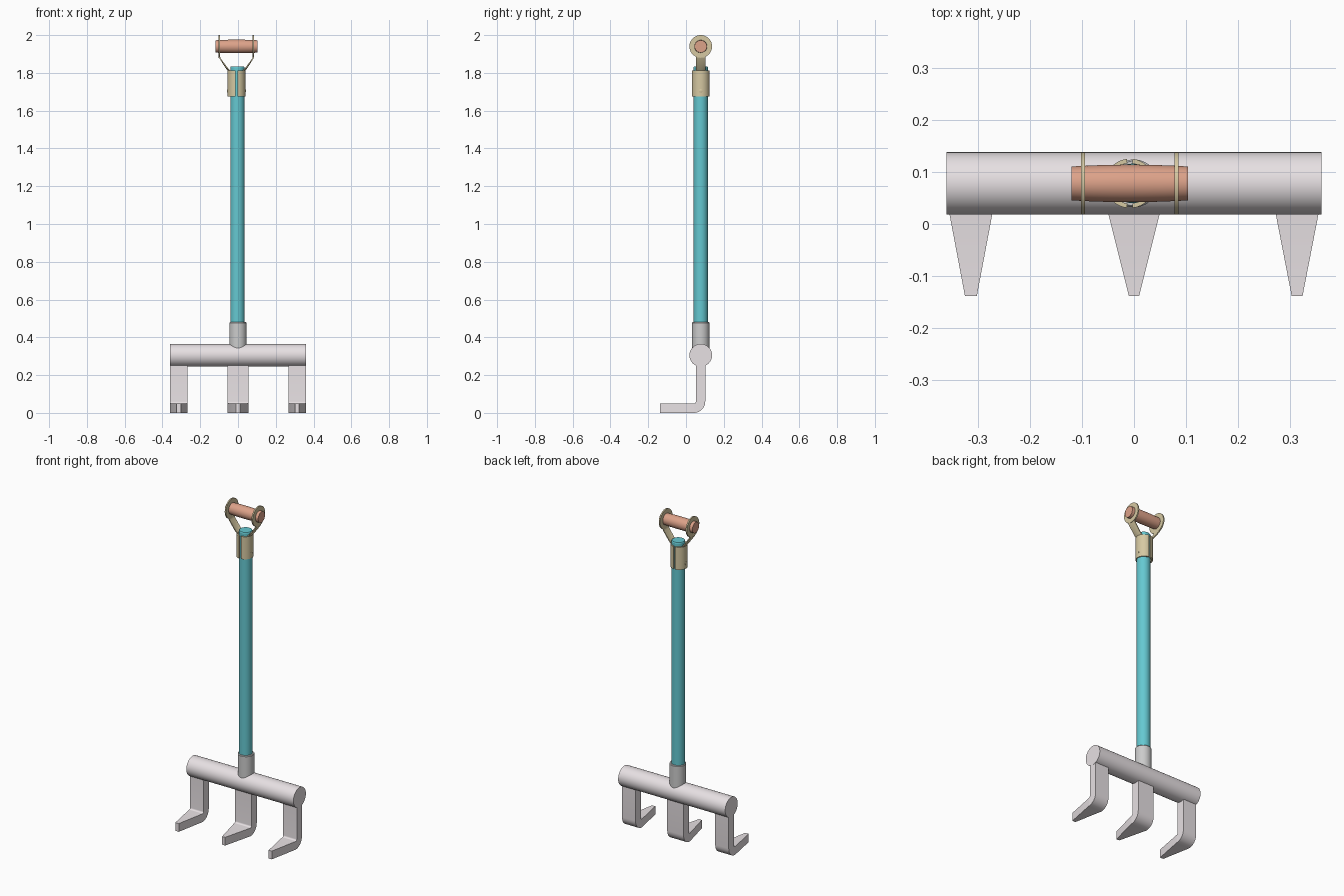
import bpy, bmesh
from math import sin, cos, pi, radians, sqrt

if "Cube" in bpy.data.objects:
    bpy.data.objects.remove(bpy.data.objects["Cube"])

Y = 0.078    # depth of the pole axis
HX = -0.008  # sideways centre of the grip assembly


def material(name, rgb):
    m = bpy.data.materials.new(name)
    m.diffuse_color = (*rgb, 1)
    m.use_nodes = True
    m.node_tree.nodes["Principled BSDF"].inputs["Base Color"].default_value = m.diffuse_color
    return m


STEEL = material("pale_steel", (0.80, 0.75, 0.77))
TEAL = material("teal_pole", (0.13, 0.58, 0.64))
BRASS = material("brass", (0.67, 0.58, 0.36))
WOOD = material("wood", (0.72, 0.36, 0.25))


def loft(name, sections, mat=None, closed=False):
    """Skin matching cross-sections; cap both ends unless closed."""
    bm = bmesh.new()
    rows = [[bm.verts.new(p) for p in s] for s in sections]
    n = len(rows[0])
    pairs = list(zip(rows, rows[1:]))
    if closed:
        pairs.append((rows[-1], rows[0]))
    else:
        bm.faces.new(rows[0])
        bm.faces.new(rows[-1])
    for a, b in pairs:
        for i in range(n):
            j = (i + 1) % n
            bm.faces.new((a[i], a[j], b[j], b[i]))
    bmesh.ops.recalc_face_normals(bm, faces=bm.faces)
    mesh = bpy.data.meshes.new(name)
    bm.to_mesh(mesh)
    bm.free()
    obj = bpy.data.objects.new(name, mesh)
    bpy.context.collection.objects.link(obj)
    if mat:
        mesh.materials.append(mat)
    bpy.ops.object.select_all(action='DESELECT')
    obj.select_set(True)
    bpy.context.view_layer.objects.active = obj
    bpy.ops.object.shade_smooth_by_angle(angle=radians(30))
    return obj


def turned(name, profile, axis, cx=0.0, cz=0.0, mat=None, seg=48):
    """Round part from (position, radius) pairs along x or z."""
    secs = []
    for t, r in profile:
        ring = [(r * cos(2 * pi * k / seg), r * sin(2 * pi * k / seg)) for k in range(seg)]
        if axis == 'z':
            secs.append([(cx + u, Y + v, t) for u, v in ring])
        else:
            secs.append([(t, Y + u, cz + v) for u, v in ring])
    return loft(name, secs, mat)


# Crossbar, socket and pole
turned("crossbar", [(-0.36, 0.06), (0.36, 0.06)], 'x', cz=0.305, mat=STEEL)
turned("pole_socket", [(0.31, 0.046), (0.476, 0.046), (0.48, 0.043)], 'z')
turned("pole", [(0.45, 0.038), (1.829, 0.038), (1.834, 0.035)], 'z', cx=-0.003, mat=TEAL)


# Tines: straight shank, rounded bend, tapering blade
def tine(name, x, half, tip):
    path = [((0.052, 0.275), (0.102, 0.275), half)]
    for k in range(9):
        a = -pi / 2 * k / 8
        path.append(((0.042 + 0.01 * cos(a), 0.06 + 0.01 * sin(a)),
                     (0.042 + 0.06 * cos(a), 0.06 + 0.06 * sin(a)), half))
    path.append(((-0.138, 0.05), (-0.138, 0.0), tip))
    loft(name, [[(x - w, *i), (x + w, *i), (x + w, *o), (x - w, *o)] for i, o, w in path], STEEL)


tine("left_tine", -0.3135, 0.0455, 0.0115)
tine("middle_tine", 0, 0.055, 0.01)
tine("right_tine", 0.3135, 0.0455, 0.0105)

# Grip: slightly barrelled
turned("grip", [(HX + 0.112 * t / 8, 0.0325 + 0.0035 * (1 - (t / 8) ** 2))
                for t in range(-8, 9)], 'x', cz=1.94, mat=WOOD)

# Grip bracket: clamp shell, bent strap, ring and rivet on each side
for side, label in ((-1, "left"), (1, "right")):
    shell = []
    for k in range(25):
        a = radians(-83 + 166 * k / 24)
        shell.append([(HX + side * r * cos(a), Y + r * sin(a), z)
                      for r, z in ((0.039, 1.675), (0.0475, 1.675), (0.0475, 1.812), (0.039, 1.812))])
    loft(label + "_clamp_shell", shell, BRASS)

    strap = []
    for x, z, curl in ((0.0435, 1.79, 1), (0.0435, 1.812, 1), (0.055, 1.827, 0.6),
                       (0.087, 1.877, 0), (0.09, 1.886, 0), (0.09, 1.896, 0)):
        def edge(off):
            pts = []
            for k in range(9):
                t = -0.025 + 0.05 * k / 8
                drop = curl * (0.0435 - sqrt(0.0435 ** 2 - t * t))
                pts.append((HX + side * (x + off - drop), Y + t, z))
            return pts
        strap.append(edge(0.0035) + edge(-0.0035)[::-1])
    loft(label + "_strap", strap, BRASS)

    ring = []
    for k in range(48):
        a = 2 * pi * k / 48
        ring.append([(HX + side * 0.09 + dx, Y + r * cos(a), 1.94 + r * sin(a))
                     for r, dx in ((0.033, -0.004), (0.06, -0.004), (0.06, 0.004), (0.033, 0.004))])
    loft(label + "_ring", ring, BRASS, closed=True)

    turned(label + "_rivet", [(HX + side * 0.044, 0.01), (HX + side * 0.048, 0.01),
                              (HX + side * 0.0495, 0.006)], 'x', cz=1.705, mat=BRASS, seg=16)
